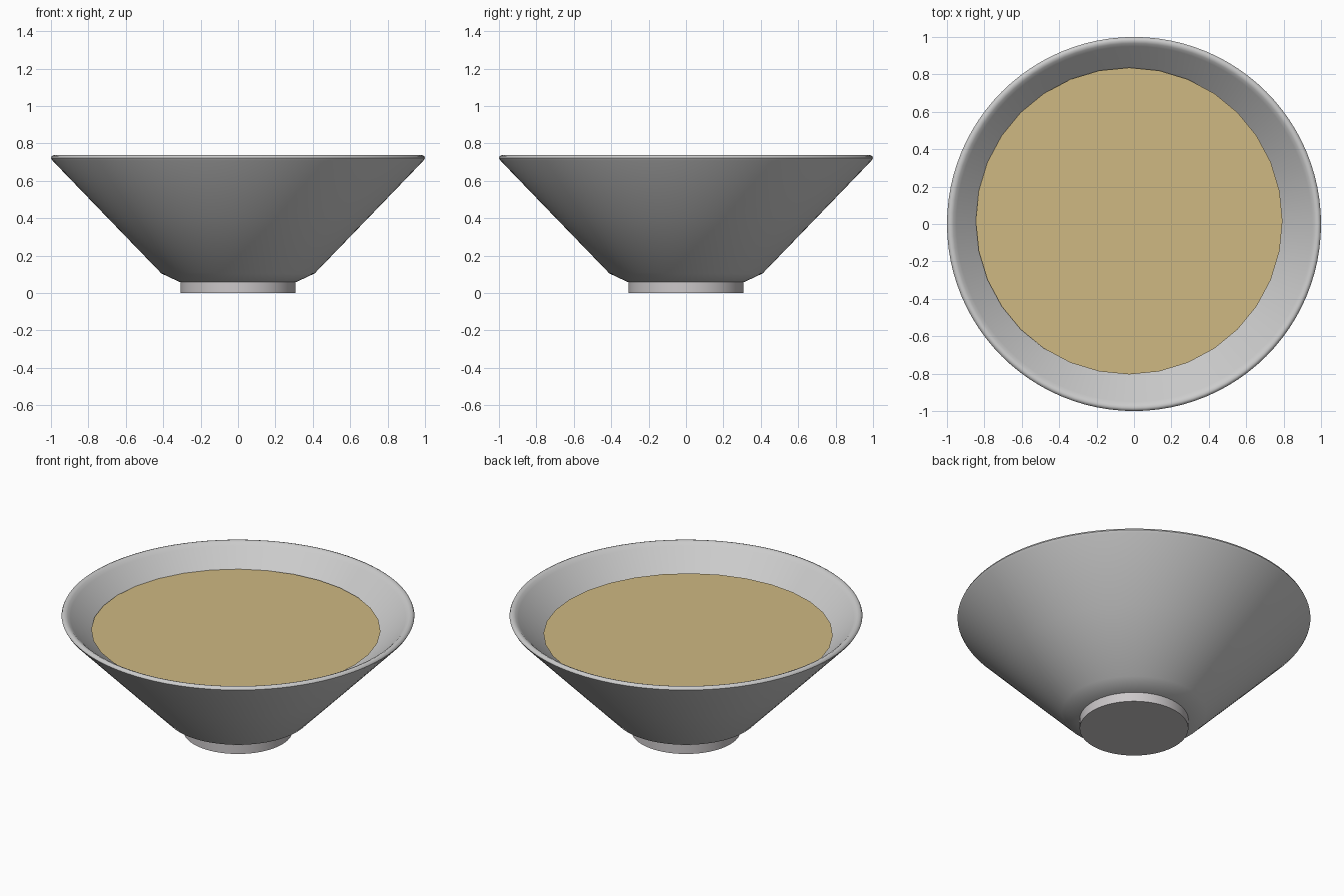
import bpy, bmesh, math

if "Cube" in bpy.data.objects:
    bpy.data.objects.remove(bpy.data.objects["Cube"])


def material(name, rgb):
    m = bpy.data.materials.new(name)
    m.diffuse_color = (*rgb, 1)
    m.use_nodes = True
    m.node_tree.nodes["Principled BSDF"].inputs["Base Color"].default_value = m.diffuse_color
    return m


grey = material("glazed grey", (0.6, 0.6, 0.6))
foot_grey = material("warm grey", (0.6, 0.575, 0.585))
broth = material("broth tan", (0.62, 0.48, 0.225))


def lathe(name, profile, sides, mat, centre=(0, 0), angle=30):
    """Revolve an (r, z) profile round z; points with r = 0 become poles."""
    bm = bmesh.new()
    rings = []
    for r, z in profile:
        if r == 0:
            rings.append([bm.verts.new((0, 0, z))] * sides)
        else:
            rings.append([bm.verts.new((r * math.cos(2 * math.pi * i / sides),
                                        r * math.sin(2 * math.pi * i / sides), z))
                          for i in range(sides)])
    for a, b in zip(rings, rings[1:]):
        for i in range(sides):
            j = (i + 1) % sides
            bm.faces.new(list(dict.fromkeys((a[i], a[j], b[j], b[i]))))
    bmesh.ops.recalc_face_normals(bm, faces=bm.faces)
    mesh = bpy.data.meshes.new(name)
    bm.to_mesh(mesh)
    bm.free()
    ob = bpy.data.objects.new(name, mesh)
    ob.location = (*centre, 0)
    mesh.materials.append(mat)
    bpy.context.collection.objects.link(ob)
    bpy.ops.object.select_all(action='DESELECT')
    ob.select_set(True)
    bpy.context.view_layer.objects.active = ob
    bpy.ops.object.shade_smooth_by_angle(angle=math.radians(angle))
    return ob


# Bowl: flared outer wall, rounded lip, inner wall and floor
lathe("bowl", [(0, 0.055), (0.31, 0.058), (0.41, 0.105), (0.70, 0.405),
               (0.992, 0.708), (1.0, 0.722), (0.995, 0.733), (0.982, 0.738),
               (0.966, 0.731), (0.95, 0.716), (0.66, 0.42), (0.38, 0.15),
               (0, 0.12)], 96, grey, angle=50)

# Foot ring, closed underneath
lathe("foot", [(0, 0), (0.308, 0), (0.308, 0.062), (0, 0.062)], 96, foot_grey)

# Liquid surface, slightly off centre
lathe("liquid", [(0, 0.61), (0.79, 0.61), (0.82, 0.617), (0, 0.617)],
      32, broth, centre=(-0.026, 0.016), angle=10)
